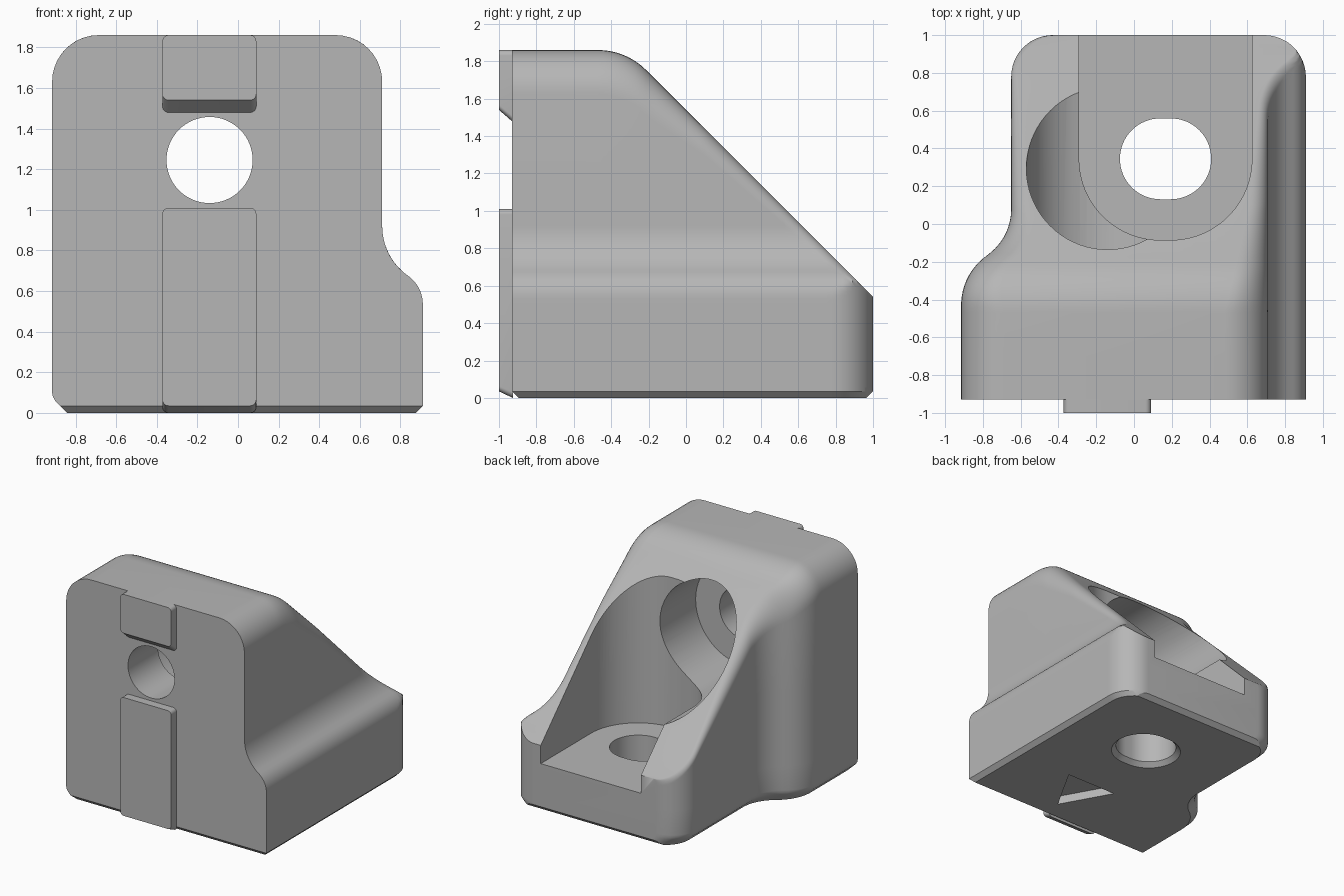
import bpy, bmesh
from math import sin, cos, sqrt, pi, radians

cube = bpy.data.objects.get("Cube")
if cube:
    bpy.data.objects.remove(cube, do_unlink=True)

grey = bpy.data.materials.new("light_grey")
grey.use_nodes = True
grey.diffuse_color = (0.47, 0.47, 0.47, 1)
grey.node_tree.nodes["Principled BSDF"].inputs["Base Color"].default_value = (0.47, 0.47, 0.47, 1)


def loft(name, rings):
    """Closed solid through rings of equal point count."""
    bm = bmesh.new()
    rows = [[bm.verts.new(p) for p in ring] for ring in rings]
    n = len(rows[0])
    for a, b in zip(rows, rows[1:]):
        for i in range(n):
            j = (i + 1) % n
            bm.faces.new((a[i], a[j], b[j], b[i]))
    bm.faces.new(rows[0])
    bm.faces.new(rows[-1])
    bmesh.ops.remove_doubles(bm, verts=bm.verts, dist=0.0002)
    bmesh.ops.recalc_face_normals(bm, faces=bm.faces)
    mesh = bpy.data.meshes.new(name)
    bm.to_mesh(mesh)
    bm.free()
    mesh.materials.append(grey)
    obj = bpy.data.objects.new(name, mesh)
    bpy.context.collection.objects.link(obj)
    return obj


def activate(obj):
    bpy.ops.object.select_all(action='DESELECT')
    obj.select_set(True)
    bpy.context.view_layer.objects.active = obj


def cut(obj, tool):
    tool.hide_render = True
    activate(obj)
    mod = obj.modifiers.new("cut", 'BOOLEAN')
    mod.operation = 'DIFFERENCE'
    mod.solver = 'EXACT'
    mod.object = tool
    bpy.ops.object.modifier_apply(modifier=mod.name)
    bpy.data.objects.remove(tool, do_unlink=True)


def arc(cx, cy, r, start, end, n):
    return [(cx + r * cos(radians(start + (end - start) * k / n)),
             cy + r * sin(radians(start + (end - start) * k / n))) for k in range(n + 1)]


def upright(points, z):
    return [(x, y, z) for x, y in points]


def facing(points, y):
    return [(x, y, z) for x, z in points]


# Body outline rules
FLARE = radians(55)
CORNER = 0.22
CHAMFER = 0.035
BACK_CORNER = 1 - CORNER


def s_curve(t, r1, r2):
    """Sideways offset of a concave arc flowing into a convex one."""
    total = (r1 + r2) * (1 - cos(FLARE))
    u = (r1 + r2) * sin(FLARE) - t
    if t <= 0:
        return 0
    if u <= 0:
        return total
    if t < r1 * sin(FLARE):
        return r1 - sqrt(r1 * r1 - t * t)
    return total - r2 + sqrt(r2 * r2 - u * u)


def top_height(y):
    if y < -0.47:
        return 1.86
    if y < -0.214:
        return 1.86 - 0.362 + sqrt(0.362 ** 2 - (y + 0.47) ** 2)
    return 1.54 - y


def blend(y, y0, y1, a, b):
    t = min(max((y - y0) / (y1 - y0), 0), 1)
    return a + (b - a) * t


def left_chamfer(z):
    if z < CHAMFER:
        return 0.075 - z
    return 9.5 * (0.1 - z) ** 2 if z < 0.1 else 0


LEVELS = [0, 0.035, 0.06, 0.08, 0.1, 0.3, 0.5] + [0.53 + 0.02 * k for k in range(21)]


def section(y):
    top = top_height(y)
    bottom = max(0, y - (1 - CHAMFER), CHAMFER - 0.93 - y)
    fillet = blend(y, -0.47, 0.1, 0.23, 0.1) if y < 0.1 else blend(y, 0.1, 0.85, 0.1, 0.03)
    drop = fillet * blend(y, -0.47, -0.2, 1, 1.4)
    c = CORNER - sqrt(max(0, CORNER ** 2 - (y - BACK_CORNER) ** 2)) if y > BACK_CORNER else 0
    steps = [(min(max(z, bottom), top - drop), 0) for z in LEVELS]
    steps += [(top - drop * (1 - sin(a)), fillet * (1 - cos(a)))
              for a in [pi / 2 * k / 10 for k in range(11)]]
    low = -0.65 - s_curve(0.08 - y, 0.3, 0.322) + c
    left = [(low + inset + left_chamfer(z), y, z) for z, inset in steps]
    right = [(min(0.71 + s_curve(0.92 - z, 0.3, 0.169) - inset, 0.91 - c)
              - max(0, CHAMFER - z), y, z) for z, inset in steps]
    return left + right[::-1]


stations = [-0.93, -0.93 + CHAMFER, -0.7]
stations += [-0.47 + (BACK_CORNER + 0.47) * k / 44 for k in range(45)]
stations += [BACK_CORNER + CORNER * sin(pi / 2 * k / 12) for k in range(1, 13)]
stations = sorted(stations + [1 - CHAMFER])
body = loft("bracket_body", [section(y) for y in stations])

# Open-backed pocket with a round inner end
PX, PY, SLIDE = 0.167, 0.345, 0.0275
pocket = (arc(PX - SLIDE, PY, 0.43, 180, 270, 24) + arc(PX + SLIDE, PY, 0.43, 270, 360, 24)
          + [(PX + 0.43 + SLIDE, 1.3), (PX - 0.43 - SLIDE, 1.3)])
cut(body, loft("pocket_cutter", [upright(pocket, z) for z in (0.39, 2.5)]))

# Counterbore and bolt hole through the front wall
HX, HZ = -0.14, 1.245
cut(body, loft("counterbore_cutter",
               [facing(arc(HX, HZ, 0.43, 0, 360, 72)[:-1], y) for y in (-0.54, 1.3)]))
cut(body, loft("front_hole_cutter",
               [facing(arc(HX, HZ, 0.212, 0, 360, 64)[:-1], y) for y in (-1.2, -0.4)]))


# Slotted floor hole with a chamfered lower rim
def slot(r):
    return arc(PX - SLIDE, PY, r, 90, 270, 32) + arc(PX + SLIDE, PY, r, -90, 90, 32)


cut(body, loft("floor_hole_cutter", [upright(slot(r), z) for r, z in
                                     ((0.26, -0.01), (0.214, 0.036), (0.214, 0.6))]))

# Direction arrow sunk into the underside
arrow = [(0.39, -0.33), (-0.07, -0.33), (0.16, -0.74)]
cut(body, loft("arrow_cutter", [upright(arrow, z) for z in (-0.1, 0.07)]))


# Locating rails on the front
def rail(name, low, high, lift):
    r, x0, x1 = 0.03, -0.372, 0.09
    outline = (arc(x1 - r, high - r, r, 0, 90, 6) + arc(x0 + r, high - r, r, 90, 180, 6)
               + arc(x0 + r, low + r, r, 180, 270, 6) + arc(x1 - r, low + r, r, 270, 360, 6))
    middle = (low + high) / 2
    front = [(x, -1, z + lift if z < middle else z) for x, z in outline]
    return loft(name, [front, facing(outline, -0.925)])


parts = [body, rail("upper_rail", 1.475, 1.86, 0.065), rail("lower_rail", 0, 1.01, CHAMFER)]

for part in parts:
    activate(part)
    bpy.ops.object.shade_smooth_by_angle(angle=radians(28))
